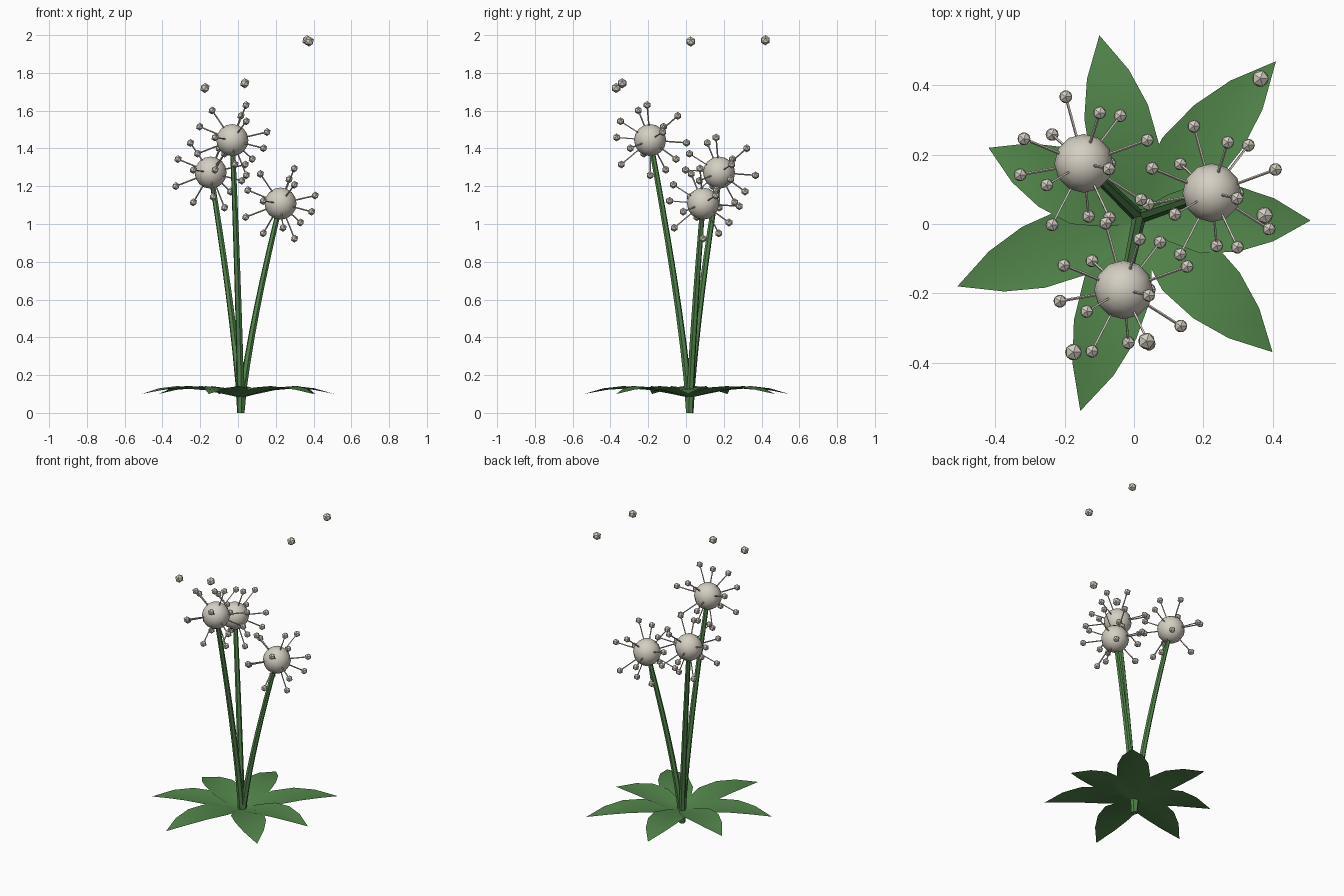
import bpy, bmesh, math
from mathutils import Vector, Matrix

if "Cube" in bpy.data.objects:
    bpy.data.objects.remove(bpy.data.objects["Cube"])


def material(name, rgb):
    m = bpy.data.materials.new(name)
    m.diffuse_color = (*rgb, 1)
    m.use_nodes = True
    m.node_tree.nodes["Principled BSDF"].inputs["Base Color"].default_value = m.diffuse_color
    return m


GREEN = material("leaf green", (0.085, 0.235, 0.07))
CREAM = material("seed cream", (0.66, 0.62, 0.54))
CROWN = Vector((0.015, 0.02, 0))


def finish(name, bm, mat, smooth_angle=None):
    me = bpy.data.meshes.new(name)
    bm.to_mesh(me)
    bm.free()
    me.materials.append(mat)
    ob = bpy.data.objects.new(name, me)
    bpy.context.collection.objects.link(ob)
    if smooth_angle:
        bpy.ops.object.select_all(action='DESELECT')
        ob.select_set(True)
        bpy.context.view_layer.objects.active = ob
        bpy.ops.object.shade_smooth_by_angle(angle=math.radians(smooth_angle))
    return ob


def tube(bm, points, radii, sides):
    """Closed tube swept through the points."""
    rings = []
    for i, p in enumerate(points):
        d = points[min(i + 1, len(points) - 1)] - points[max(i - 1, 0)]
        side = d.cross(Vector((0.3, 1, 0.1))).normalized()
        up = d.cross(side).normalized()
        ring = []
        for k in range(sides):
            a = math.tau * k / sides
            ring.append(bm.verts.new(p + radii[i] * (side * math.cos(a) + up * math.sin(a))))
        rings.append(ring)
    for a, b in zip(rings, rings[1:]):
        for k in range(sides):
            n = (k + 1) % sides
            bm.faces.new((a[k], a[n], b[n], b[k]))
    bm.faces.new(rings[0][::-1])
    bm.faces.new(rings[-1])
    bmesh.ops.recalc_face_normals(bm, faces=bm.faces)


def seed(bm, p, r):
    bmesh.ops.create_icosphere(bm, subdivisions=1, radius=r, matrix=Matrix.Translation(p))


# Leaf rosette: (fraction along, half width, midrib height, edge lift)
LEAF = [(0, 0.02, 0.08, 0.004), (0.17, 0.068, 0.10, 0.01), (0.36, 0.101, 0.12, 0.014),
        (0.58, 0.094, 0.13, 0.012), (0.785, 0.062, 0.122, 0.008)]
TIPS = [(-0.10, 0.545), (0.41, 0.47), (0.51, 0.01), (0.40, -0.37),
        (-0.155, -0.54), (-0.51, -0.18), (-0.42, 0.22)]
for i, tip in enumerate(TIPS):
    bm = bmesh.new()
    along = Vector((*tip, 0)) - CROWN
    across = Vector((-along.y, along.x, 0)).normalized()
    rows = []
    for t, w, z, lift in LEAF:
        mid = CROWN + along * t + Vector((0, 0, z))
        up = Vector((0, 0, lift))
        rows.append([bm.verts.new(v) for v in (mid - across * w + up, mid, mid + across * w + up)])
    for a, b in zip(rows, rows[1:]):
        for k in (0, 1):
            bm.faces.new((a[k], b[k], b[k + 1], a[k + 1])[::-1])
    end = bm.verts.new((*tip, 0.10))
    for k in (0, 1):
        bm.faces.new((rows[-1][k], rows[-1][k + 1], end))
    bmesh.ops.recalc_face_normals(bm, faces=bm.faces)
    if sum(f.normal.z for f in bm.faces) < 0:
        bmesh.ops.reverse_faces(bm, faces=bm.faces)
    finish(f"leaf_{i + 1}", bm, GREEN, 40)

# Flower stalks, each with a round head and a spiral of seeds on filaments
HEADS = [(-0.03, -0.19, 1.444), (-0.145, 0.175, 1.272), (0.225, 0.09, 1.108)]
COUNT, REACH = 14, 0.2
for i, head in enumerate(HEADS):
    c = Vector(head)

    # Stem leaning outward
    bm = bmesh.new()
    points, radii = [], []
    for k in range(9):
        t = k / 8
        p = CROWN.lerp(c, t ** 1.3)
        p.z = c.z * t
        points.append(p)
        radii.append(0.02 - 0.006 * t)
    tube(bm, points, radii, 6)
    finish(f"stem_{i + 1}", bm, GREEN, 40)

    # Head
    bm = bmesh.new()
    bmesh.ops.create_uvsphere(bm, u_segments=12, v_segments=8, radius=0.085,
                              matrix=Matrix.Translation(c))
    finish(f"head_{i + 1}", bm, CREAM, 60)

    # Filaments and seeds in a golden-angle spiral
    threads, seeds = bmesh.new(), bmesh.new()
    for k in range(COUNT):
        z = 1 - (2 * k + 1) / COUNT
        a = math.radians(-12.3 - 137.508 * k)
        r = math.sqrt(1 - z * z)
        d = Vector((r * math.cos(a), r * math.sin(a), z))
        tube(threads, [c + d * 0.07, c + d * REACH], [0.004, 0.004], 4)
        seed(seeds, c + d * REACH, 0.021)
    finish(f"filaments_{i + 1}", threads, CREAM)
    finish(f"seeds_{i + 1}", seeds, CREAM)

# Loose seeds drifting away
bm = bmesh.new()
for p in [(0.365, 0.42, 1.973), (0.377, 0.025, 1.966), (-0.175, -0.37, 1.72), (0.036, -0.338, 1.745)]:
    seed(bm, Vector(p), 0.027)
finish("drifting_seeds", bm, CREAM)
